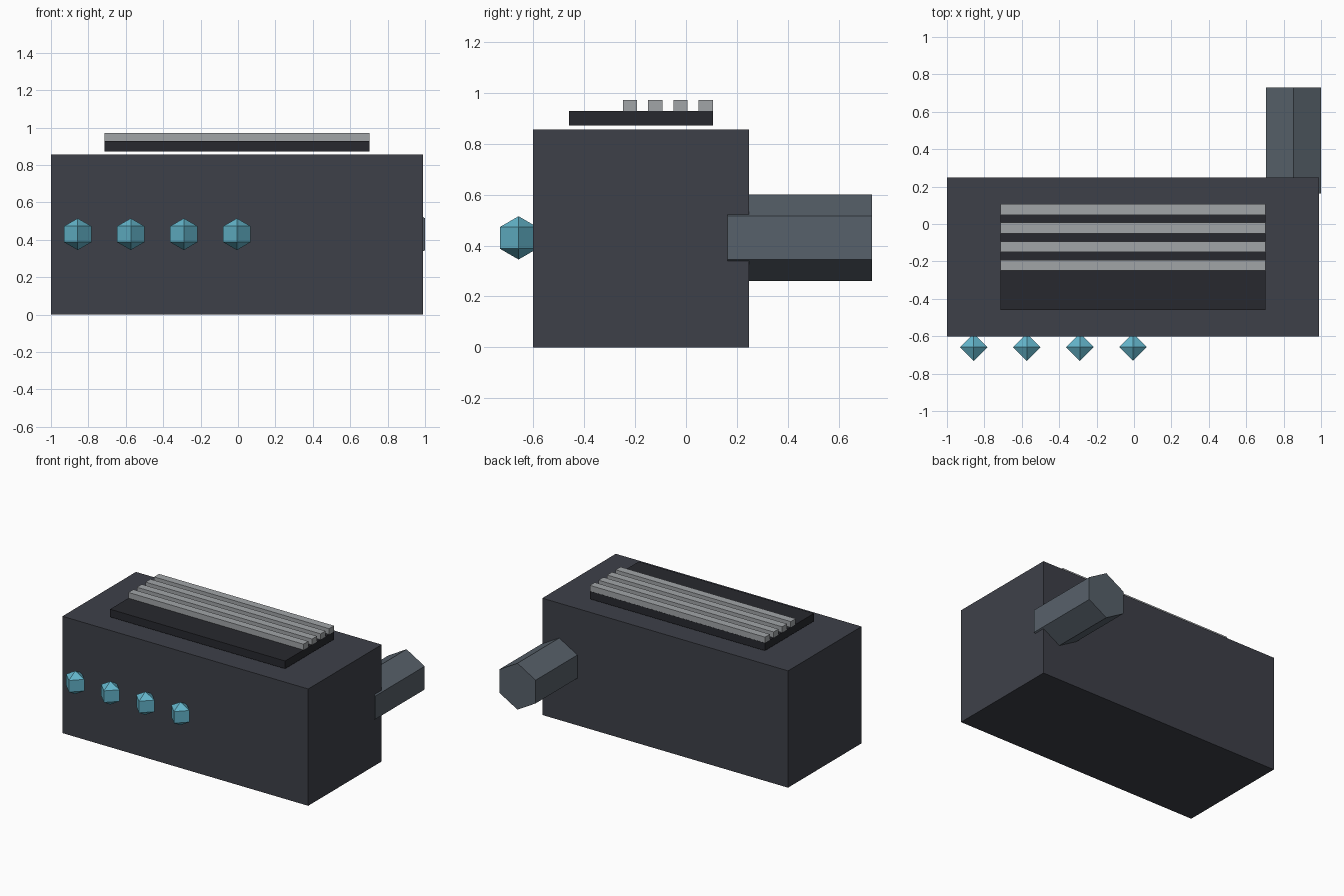
import bpy, bmesh, math
from mathutils import Matrix

if "Cube" in bpy.data.objects:
    bpy.data.objects.remove(bpy.data.objects["Cube"])


def material(name, rgb):
    # sRGB bytes to linear display colour
    mat = bpy.data.materials.new(name)
    mat.diffuse_color = [(c / 255) ** 2.2 for c in rgb] + [1]
    mat.use_nodes = True
    mat.node_tree.nodes["Principled BSDF"].inputs["Base Color"].default_value = mat.diffuse_color
    return mat


def finish(name, bm, mat):
    mesh = bpy.data.meshes.new(name)
    bm.to_mesh(mesh)
    bm.free()
    mesh.materials.append(mat)
    obj = bpy.data.objects.new(name, mesh)
    bpy.context.collection.objects.link(obj)
    return obj


def box(name, x, y, z, mat):
    # each argument is a (min, max) range
    bm = bmesh.new()
    bmesh.ops.create_cube(bm, size=1)
    ranges = (x, y, z)
    bmesh.ops.scale(bm, vec=[b - a for a, b in ranges], verts=bm.verts)
    bmesh.ops.translate(bm, vec=[(a + b) / 2 for a, b in ranges], verts=bm.verts)
    return finish(name, bm, mat)


casing = material("casing", (64, 66, 74))
dark = material("dark_metal", (44, 45, 50))
steel = material("steel", (160, 163, 166))
pipe_grey = material("pipe_grey", (88, 97, 106))
teal = material("teal", (100, 180, 202))

# Main housing
box("housing", (-1, 0.99), (-0.602, 0.248), (0, 0.855), casing)

# Raised top plate with parallel slats
box("top_plate", (-0.714, 0.704), (-0.46, 0.107), (0.872, 0.929), dark)
for i in range(4):
    y = -0.22 + i * 0.0992
    box(f"slat_{i + 1}", (-0.714, 0.704), (y - 0.0284, y + 0.0284), (0.929, 0.971), steel)

# Hexagonal exhaust pipe out of the back
bm = bmesh.new()
bmesh.ops.create_cone(bm, cap_ends=True, segments=6, radius1=0.17, radius2=0.17, depth=0.567,
                      matrix=Matrix.Translation((0.853, 0.4475, 0.43)) @ Matrix.Rotation(math.pi / 2, 4, 'X'))
finish("exhaust_pipe", bm, pipe_grey)

# Row of faceted indicator lights on the front
for i in range(4):
    bm = bmesh.new()
    bmesh.ops.create_uvsphere(bm, u_segments=4, v_segments=3, radius=0.085,
                              matrix=Matrix.Translation((-0.857 + i * 0.2837, -0.658, 0.43)))
    finish(f"light_{i + 1}", bm, teal)
